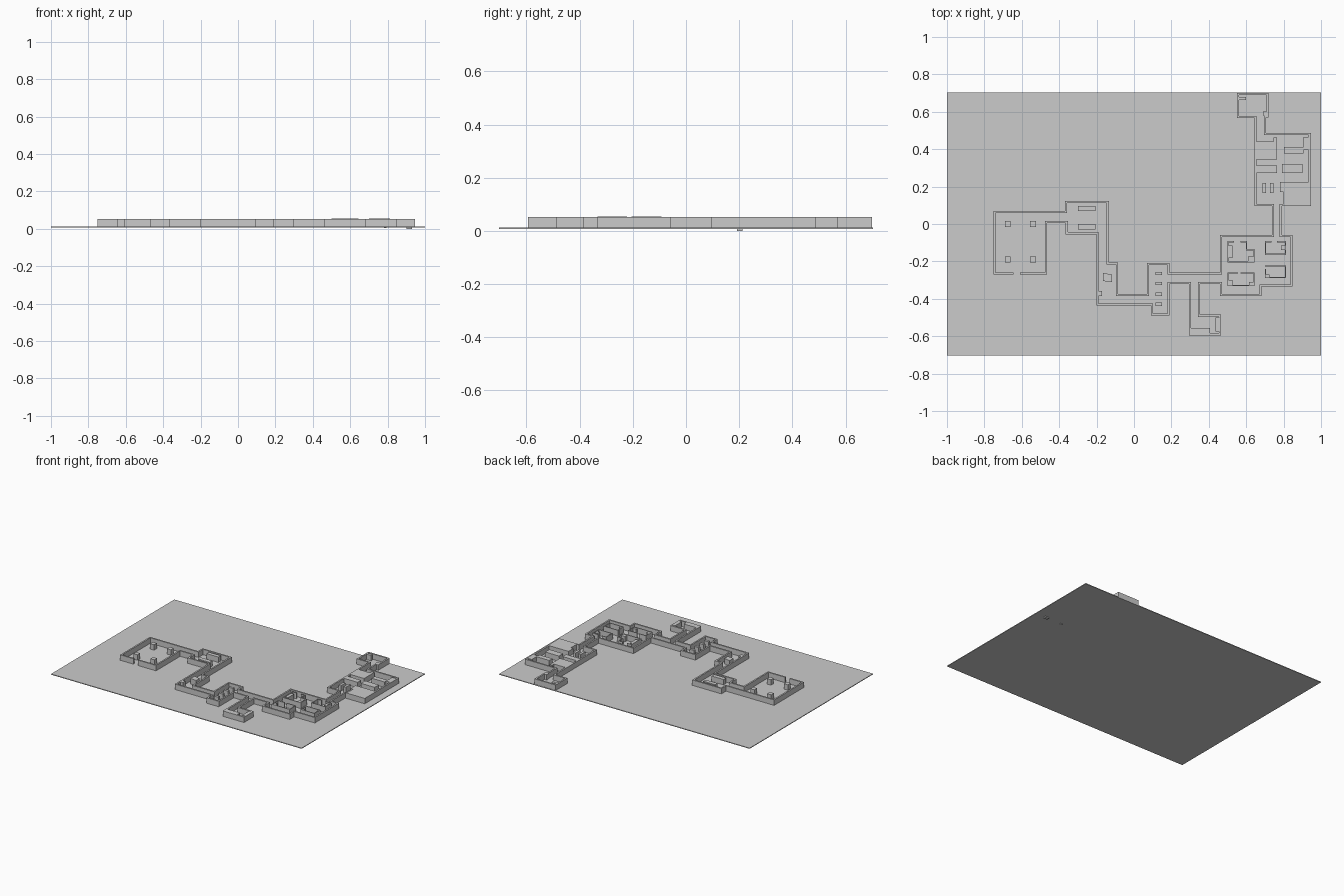
import bpy, bmesh
from mathutils import Vector

FLOOR, TOP = 0.013, 0.052


def prism(name, pts, z0, z1):
    bm = bmesh.new()
    face = bm.faces.new([bm.verts.new((x, y, z0)) for x, y in pts])
    ext = bmesh.ops.extrude_face_region(bm, geom=[face])
    verts = [g for g in ext["geom"] if isinstance(g, bmesh.types.BMVert)]
    bmesh.ops.translate(bm, verts=verts, vec=(0, 0, z1 - z0))
    bmesh.ops.recalc_face_normals(bm, faces=bm.faces)
    bmesh.ops.triangulate(bm, faces=[f for f in bm.faces if len(f.verts) > 4])
    me = bpy.data.meshes.new(name)
    bm.to_mesh(me)
    bm.free()
    ob = bpy.data.objects.new(name, me)
    bpy.context.collection.objects.link(ob)
    return ob


def block(name, x0, x1, y0, y1, z0=FLOOR - 0.002, z1=TOP):
    return prism(name, [(x0, y0), (x1, y0), (x1, y1), (x0, y1)], z0, z1)


def wall(name, path, t, z1=TOP):
    # open path with a mitred offset to its left
    p = [Vector(q) for q in path]
    dirs = [(b - a).normalized() for a, b in zip(p, p[1:])]
    nor = [Vector((-d.y, d.x)) for d in dirs]
    inner = []
    for i, v in enumerate(p):
        a, b = nor[max(i - 1, 0)], nor[min(i, len(nor) - 1)]
        inner.append(v + (a + b) * (t / (1 + a.dot(b))))
    return prism(name, p + inner[::-1], FLOOR - 0.002, z1)


# ground slab
block("ground_slab", -1, 1, -0.703, 0.703, 0.008, FLOOR)

# one continuous outer wall, open at the entrance door
outline = [
    (-0.61, -0.27), (-0.465, -0.27), (-0.465, 0.005), (-0.365, 0.005),
    (-0.365, -0.055), (-0.2, -0.055), (-0.2, -0.435), (0.09, -0.435),
    (0.09, -0.49), (0.19, -0.49), (0.19, -0.32), (0.295, -0.32),
    (0.295, -0.595), (0.465, -0.595), (0.465, -0.485), (0.353, -0.485),
    (0.353, -0.32), (0.46, -0.32), (0.46, -0.385), (0.683, -0.385),
    (0.683, -0.335), (0.848, -0.335), (0.848, -0.058), (0.79, -0.058),
    (0.79, 0.095), (0.945, 0.095), (0.945, 0.487), (0.705, 0.487),
    (0.705, 0.57), (0.72, 0.57), (0.72, 0.7), (0.55, 0.7),
    (0.55, 0.567), (0.645, 0.567), (0.645, 0.095), (0.738, 0.095),
    (0.738, -0.058), (0.46, -0.058), (0.46, -0.258), (0.19, -0.258),
    (0.19, -0.208), (0.07, -0.208), (0.07, -0.375), (-0.085, -0.375),
    (-0.085, -0.205), (-0.135, -0.205), (-0.135, 0.122), (-0.368, 0.122),
    (-0.368, 0.07), (-0.752, 0.07), (-0.752, -0.27), (-0.645, -0.27)]
wall("outer_wall", outline, 0.011)

# entrance hall pillars
for x in (-0.675, -0.54):
    for y in (-0.19, 0.0):
        block("hall_pillar", x - 0.016, x + 0.016, y - 0.016, y + 0.016)

# second room and corridor furniture
block("long_table", -0.3, -0.205, 0.07, 0.097)
block("long_table", -0.3, -0.205, -0.03, 0.0)
prism("corridor_crate", [(-0.165, -0.305), (-0.117, -0.31), (-0.117, -0.27),
                         (-0.165, -0.262)], FLOOR - 0.002, TOP)
block("corner_crate", -0.195, -0.17, -0.385, -0.358)

# row of benches
for y in (-0.265, -0.318, -0.375, -0.43):
    block("bench", 0.115, 0.15, y - 0.009, y + 0.009)

# side room counters
block("side_cabinet", 0.437, 0.46, -0.575, -0.5)
block("side_counter", 0.305, 0.405, -0.59, -0.555)

# four thin-walled cubicles
T = 0.006
wall("cubicle_wall", [(0.535, -0.092), (0.5, -0.092), (0.5, -0.205), (0.645, -0.205),
                      (0.645, -0.135), (0.605, -0.135), (0.605, -0.092), (0.57, -0.092)], T, 0.055)
wall("cubicle_wall", [(0.555, -0.258), (0.5, -0.258), (0.5, -0.332), (0.645, -0.332),
                      (0.645, -0.258), (0.57, -0.258)], T, 0.055)
wall("cubicle_wall", [(0.735, -0.092), (0.7, -0.092), (0.7, -0.165), (0.812, -0.165),
                      (0.812, -0.092), (0.765, -0.092)], T, 0.055)
wall("cubicle_wall", [(0.7, -0.24), (0.7, -0.29), (0.812, -0.29),
                      (0.812, -0.222), (0.7, -0.222)], T, 0.055)
block("cubicle_desk", 0.503, 0.527, -0.182, -0.115)
block("cubicle_desk", 0.61, 0.64, -0.2, -0.175)
block("cubicle_desk", 0.503, 0.527, -0.328, -0.3)
block("cubicle_desk", 0.615, 0.64, -0.328, -0.31)
block("cubicle_desk", 0.785, 0.808, -0.14, -0.115)
block("cubicle_desk", 0.705, 0.725, -0.285, -0.27)

# large room partitions and solid fill
block("solid_corner", 0.8, 0.945, 0.095, 0.225)
block("left_partition", 0.65, 0.765, 0.345, 0.44)
block("left_partition_end", 0.745, 0.765, 0.43, 0.462)
block("left_partition", 0.65, 0.765, 0.272, 0.312)
block("right_partition", 0.803, 0.905, 0.377, 0.412)
block("right_partition", 0.79, 0.9, 0.272, 0.32)
block("wall_cabinet", 0.905, 0.94, 0.395, 0.465)
for x in (0.687, 0.727):
    block("small_crate", x, x + 0.018, 0.165, 0.22)
block("door_post", 0.78, 0.802, 0.17, 0.225)

# end room furniture
block("end_shelf", 0.56, 0.598, 0.662, 0.68)
block("end_crate", 0.69, 0.712, 0.58, 0.602)

# small feet that poke through below the slab
block("underside_peg", 0.9, 0.93, 0.192, 0.212, 0.0, 0.02)
block("underside_peg", 0.78, 0.795, 0.192, 0.205, 0.004, 0.02)
